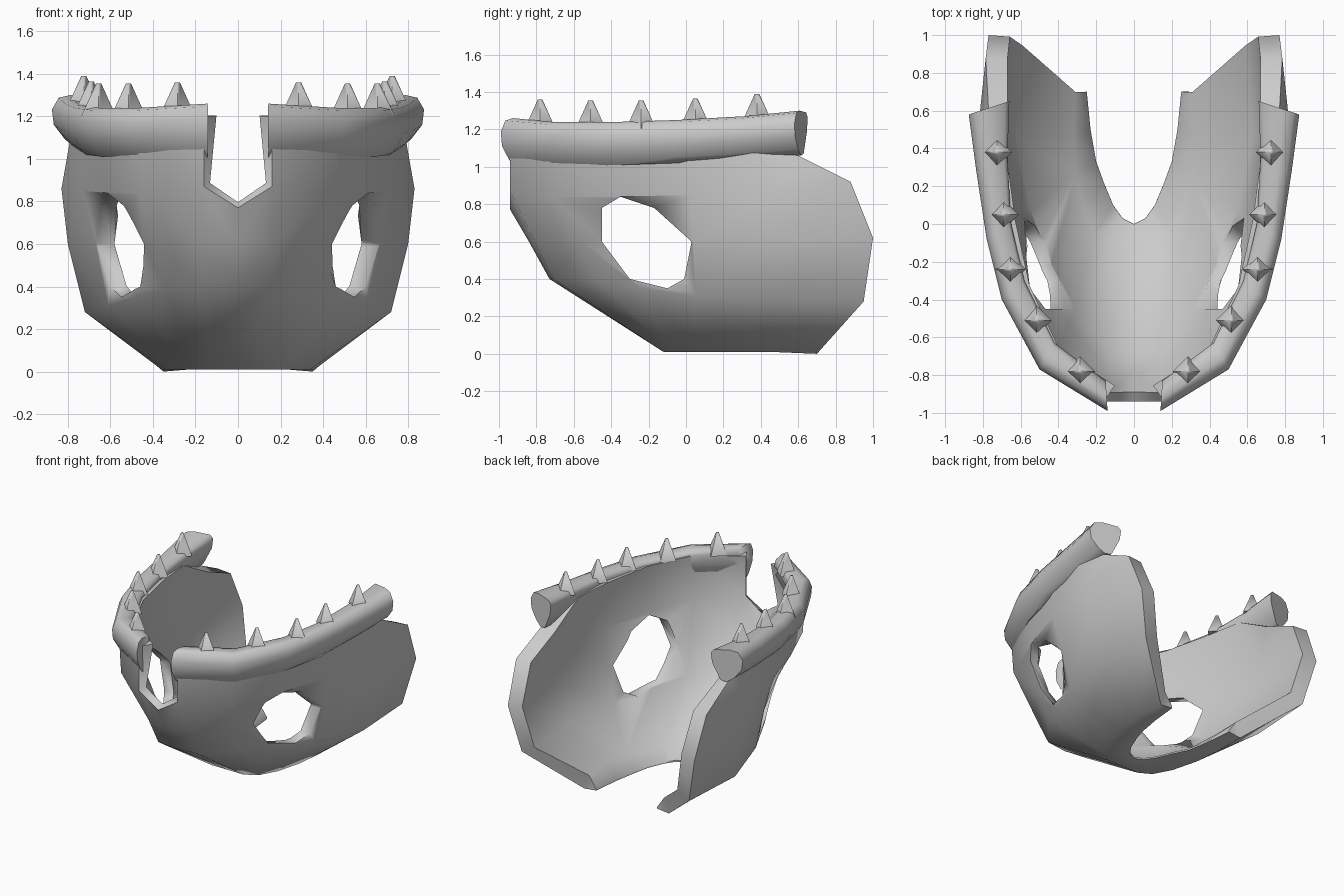
import bpy, bmesh
from mathutils import Vector

if "Cube" in bpy.data.objects:
    bpy.data.objects.remove(bpy.data.objects["Cube"])


def make_object(name, verts, faces):
    mesh = bpy.data.meshes.new(name)
    mesh.from_pydata(verts, [], faces)
    obj = bpy.data.objects.new(name, mesh)
    bpy.context.collection.objects.link(obj)
    return obj


def activate(obj):
    bpy.ops.object.select_all(action='DESELECT')
    obj.select_set(True)
    bpy.context.view_layer.objects.active = obj


def fix_normals(obj):
    bm = bmesh.new()
    bm.from_mesh(obj.data)
    bmesh.ops.recalc_face_normals(bm, faces=bm.faces)
    bm.to_mesh(obj.data)
    bm.free()


def mirror(obj):
    m = obj.modifiers.new("mirror", 'MIRROR')
    m.merge_threshold = 0.001


def finish(obj, angle):
    activate(obj)
    for m in list(obj.modifiers):
        bpy.ops.object.modifier_apply(modifier=m.name)
    bpy.ops.object.shade_smooth_by_angle(angle=angle)


# jaw shell: U-shaped contours from the throat opening up to the gum line
rows = [
    [(0, 0, .02), (.06, .03, .02), (.11, .1, .02), (.16, .22, .02), (.2, .33, .01), (.23, .5, .01), (.25, .7, .01)],
    [(0, -.12, .01), (.13, -.12, .01), (.22, -.07, .01), (.29, .06, .01), (.34, .25, .01), (.36, .46, .01), (.35, .7, 0)],
    [(0, -.73, .4), (.16, -.71, .4), (.35, -.48, .39), (.48, -.24, .35), (.61, .05, .31), (.72, .45, .28), (.69, .95, .28)],
    [(0, -.84, .6), (.17, -.81, .6), (.385, -.56, .6), (.53, -.28, .6), (.67, .04, .6), (.8, .48, .6), (.77, 1, .62)],
    [(0, -.94, .77), (.16, -.94, .87), (.46, -.72, .84), (.61, -.36, .84), (.73, .02, .85), (.83, .46, .86), (.785, .88, .92)],
    [(.16, -.94, 1.2), (.47, -.74, 1.2), (.65, -.36, 1.2), (.73, 0, 1.2), (.77, .3, 1.2), (.77, .6, 1.06)],
]
verts, ids, weights = [], {}, []
for r, row in enumerate(rows):
    for i, p in enumerate(row):
        ids[r, i + (r == 5)] = len(verts)
        verts.append(p)
        # thin lip at the throat, thicker towards the back and the gum
        rear = min(max((p[1] + .2) / .7, 0), 1)
        weights.append(.1 if r == 0 else .9 if r == 5 else .5 + .5 * rear)
faces = []
for r in range(5):
    for c in range(6):
        keys = [(r, c), (r, c + 1), (r + 1, c + 1), (r + 1, c)]
        if all(k in ids for k in keys):
            faces.append([ids[k] for k in keys])
shell = make_object("jaw_shell", verts, faces)
group = shell.vertex_groups.new(name="wall")
for i, w in enumerate(weights):
    group.add([i], w, 'REPLACE')
mirror(shell)
solid = shell.modifiers.new("thickness", 'SOLIDIFY')
solid.thickness = 0.115
solid.offset = -1
solid.vertex_group = "wall"

# side openings cut through both cheeks
hole = [(-.45, .78), (-.35, .84), (-.17, .78), (.03, .6), (-.01, .4), (-.1, .35), (-.3, .4), (-.45, .6)]
n = len(hole)
cutter = make_object(
    "hole_cutter",
    [(x, y, z) for x in (-1.2, 1.2) for y, z in hole],
    [list(range(n)), list(range(n, 2 * n))]
    + [[i, (i + 1) % n, (i + 1) % n + n, i + n] for i in range(n)])
fix_normals(cutter)
cutter.hide_render = True
cut = shell.modifiers.new("side_holes", 'BOOLEAN')
cut.operation = 'DIFFERENCE'
cut.solver = 'EXACT'
cut.object = cutter
finish(shell, 1.2)
bpy.data.objects.remove(cutter)

# gum ridge: (inner x, inner y, outer x, outer y, bottom z, top z)
stations = [
    (.15, -.83, .14, -.99, 1.0, 1.26),
    (.42, -.63, .5, -.77, 1.0, 1.24),
    (.58, -.3, .7, -.4, 1.01, 1.24),
    (.65, 0, .78, -.08, 1.02, 1.25),
    (.67, .35, .835, .28, 1.04, 1.27),
    (.66, .65, .875, .58, 1.06, 1.3),
]
profile = [(.3, .04), (.5, 0), (.72, .14), (.96, .42), (1, .72), (.85, .95), (.6, 1), (.1, .96), (0, .85), (.04, .55)]
k = len(profile)
verts = []
for ix, iy, ox, oy, zb, zt in stations:
    for s, h in profile:
        verts.append((ix + (ox - ix) * s, iy + (oy - iy) * s, zb + (zt - zb) * h))
faces = [[j * k + i, j * k + (i + 1) % k, (j + 1) * k + (i + 1) % k, (j + 1) * k + i]
         for j in range(len(stations) - 1) for i in range(k)]
faces += [list(range(k)), list(range(len(verts) - k, len(verts)))]
gum = make_object("gum_ridge", verts, faces)
fix_normals(gum)
mirror(gum)
finish(gum, 1.1)

# teeth: small blunt pyramids along the ridge
bm = bmesh.new()
for x, y, tip in [(.285, -.78, 1.36), (.515, -.51, 1.355), (.655, -.24, 1.355), (.69, .05, 1.365), (.725, .38, 1.39)]:
    made = bmesh.ops.create_cone(bm, cap_ends=True, segments=4, radius1=.08, radius2=.012, depth=.15)
    bmesh.ops.translate(bm, verts=made["verts"], vec=Vector((x, y, tip - .075)))
teeth = make_object("teeth", [], [])
bm.to_mesh(teeth.data)
bm.free()
mirror(teeth)
finish(teeth, 1.3)
